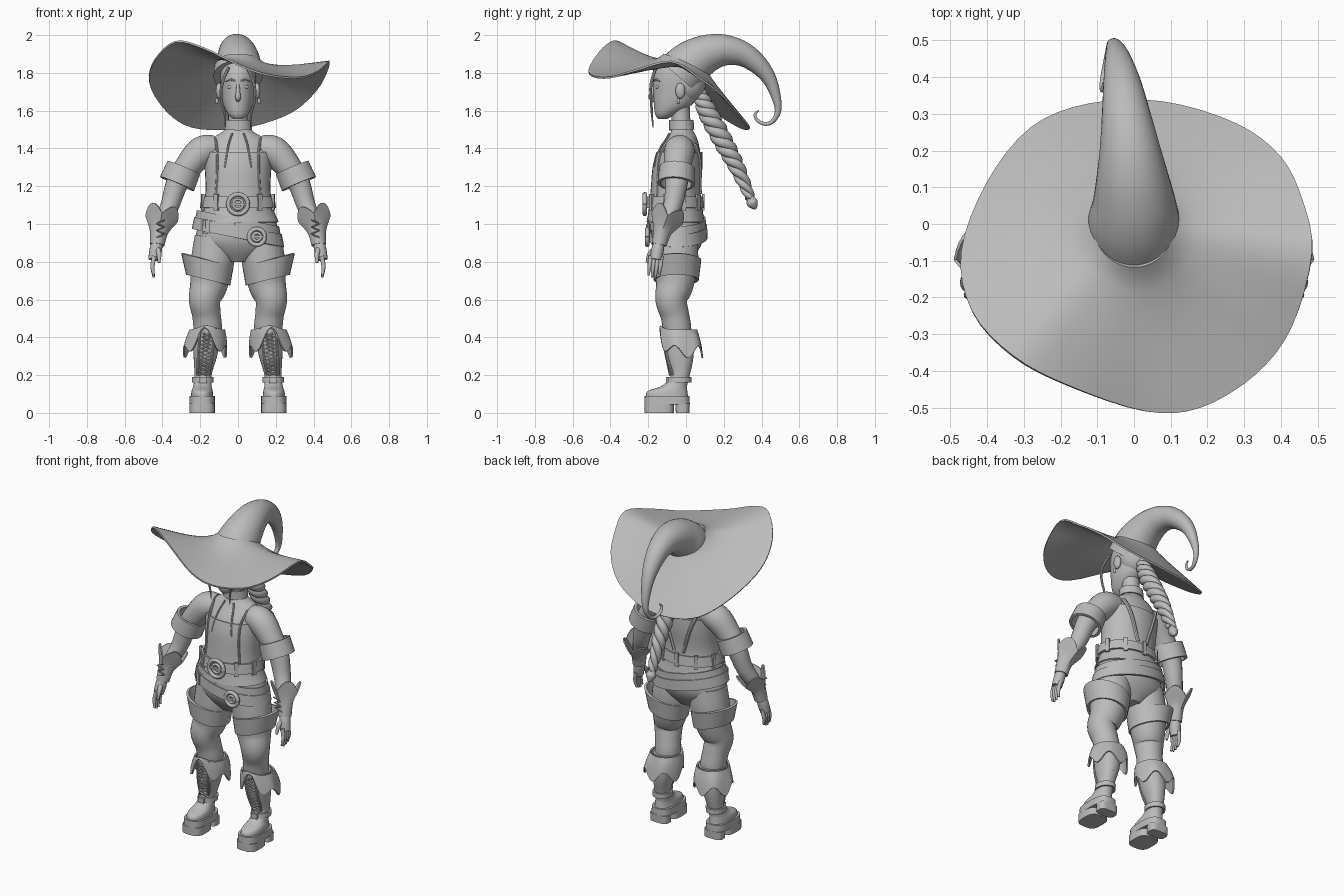
import bpy, bmesh, math
from mathutils import Vector, Matrix

cube = bpy.data.objects.get("Cube")
if cube:
    bpy.data.objects.remove(cube, do_unlink=True)

grey = bpy.data.materials.new("plain grey")
grey.use_nodes = True
grey.diffuse_color = (0.5, 0.5, 0.5, 1)
grey.node_tree.nodes["Principled BSDF"].inputs["Base Color"].default_value = (0.5, 0.5, 0.5, 1)
parts = []


def finish(name, bm, mirror=False, thick=0):
    bmesh.ops.recalc_face_normals(bm, faces=bm.faces)
    mesh = bpy.data.meshes.new(name)
    bm.to_mesh(mesh)
    bm.free()
    mesh.materials.append(grey)
    ob = bpy.data.objects.new(name, mesh)
    bpy.context.collection.objects.link(ob)
    if thick:
        mod = ob.modifiers.new("thickness", "SOLIDIFY")
        mod.thickness, mod.offset = thick, 0
    if mirror:
        ob.modifiers.new("mirror", "MIRROR")
    parts.append(ob)
    return ob


def spline(pts, steps, closed=False):
    """Smooth curve through points of any dimension."""
    n, out = len(pts), []
    get = lambda i: pts[i % n] if closed else pts[max(0, min(n - 1, i))]
    for i in range(n if closed else n - 1):
        for s in range(steps):
            t = s / steps
            out.append([b + 0.5 * t * (c - a + t * (2 * a - 5 * b + 4 * c - d + t * (3 * (b - c) + d - a)))
                        for a, b, c, d in zip(get(i - 1), get(i), get(i + 1), get(i + 2))])
    return out if closed else out + [list(pts[-1])]


def skin(name, rings, cap=True, **kw):
    """Bridge a list of closed rings."""
    bm = bmesh.new()
    rows = [[bm.verts.new(p) for p in ring] for ring in rings]
    for r, q in zip(rows, rows[1:]):
        for i in range(len(r)):
            j = (i + 1) % len(r)
            bm.faces.new((r[i], r[j], q[j], q[i]))
    if cap:
        bm.faces.new(rows[0])
        bm.faces.new(rows[-1])
    return finish(name, bm, **kw)


def tower(name, secs, steps=4, sides=32, power=1, warp=None, **kw):
    """Stack of level ovals: z, centre x, centre y, half width, half depth."""
    rings = []
    for z, cx, cy, rx, ry in spline(secs, steps):
        ring = []
        for k in range(sides):
            a = math.tau * k / sides
            c, s = math.cos(a), math.sin(a)
            p = Vector((cx + rx * math.copysign(abs(c) ** power, c),
                        cy + ry * math.copysign(abs(s) ** power, s), z))
            ring.append(warp(p, a) if warp else p)
        rings.append(ring)
    return skin(name, rings, **kw)


def tube(name, pts, steps=5, sides=16, jag=0, **kw):
    """Round tube through x, y, z, radius points."""
    path = spline(pts, steps)
    pos = [Vector(p[:3]) for p in path]
    u, rings = None, []
    for i, p in enumerate(path):
        d = (pos[min(i + 1, len(pos) - 1)] - pos[max(i - 1, 0)]).normalized()
        if u is None:
            u = d.orthogonal()
        u = (u - d * u.dot(d)).normalized()
        v = d.cross(u)
        end = jag * i / (len(path) - 1)
        rings.append([pos[i] + p[3] * (u * math.cos(a) + v * math.sin(a)) + d * end * abs(math.cos(2 * a))
                      for a in (math.tau * k / sides for k in range(sides))])
    return skin(name, rings, **kw)


def ball(name, loc, size, **kw):
    bm = bmesh.new()
    bmesh.ops.create_uvsphere(bm, u_segments=20, v_segments=12, radius=1,
                              matrix=Matrix.Translation(loc) @ Matrix.Diagonal((*size, 1)))
    return finish(name, bm, **kw)


def box(name, loc, size, turn=0, **kw):
    bm = bmesh.new()
    bmesh.ops.create_cube(bm, size=1, matrix=Matrix.Translation(loc) @ Matrix.Rotation(turn, 4, "Z")
                          @ Matrix.Diagonal((*size, 1)))
    return finish(name, bm, **kw)


def hoop(name, loc, radius, wire):
    pts = [(loc[0] + radius * math.cos(a), loc[1], loc[2] + radius * math.sin(a), wire)
           for a in (math.tau * k / 24 for k in range(25))]
    return tube(name, pts, 1, 10)


# Torso and neck
torso = [(.80, 0, -.05, .07, .07), (.86, 0, -.05, .18, .115), (.92, 0, -.05, .225, .14), (1.0, 0, -.05, .205, .142),
         (1.08, 0, -.055, .175, .13), (1.18, 0, -.055, .16, .12), (1.3, 0, -.045, .165, .12),
         (1.38, 0, -.035, .17, .11), (1.45, 0, -.02, .14, .08), (1.49, 0, -.02, .08, .06),
         (1.53, 0, -.025, .053, .05), (1.62, 0, -.03, .05, .05)]
tower("torso", torso)
skin_rows = spline(torso, 12)


def surface(x, z, side):
    _, cx, cy, rx, ry = min(skin_rows, key=lambda r: abs(r[0] - z))
    return cy + side * (ry + .009) * math.sqrt(max(0, 1 - (x / (rx + .009)) ** 2))


def seam(name, line, side, r=.007, **kw):
    tube(name, [(x, surface(x, z, side), z, r) for x, z in spline(line, 4)], 1, 8, **kw)


# Bodice, seams, strings and collar
tower("bodice", [(1.01, 0, -.055, .212, .15)] + [(z, x, y, a + .008, b + .008) for z, x, y, a, b in torso[4:8]],
      cap=False, thick=.008)
seam("front_seam", [(.12, 1.45), (.11, 1.38), (.11, 1.25), (.12, 1.12)], -1, mirror=True)
seam("bodice_string", [(.03, 1.48), (.05, 1.42), (.07, 1.3)], -1, .005, mirror=True)
seam("back_strap", [(.12, 1.42), (.08, 1.32), (.03, 1.16)], 1, .012, mirror=True)
seam("bodice_lace", [(-.03, 1.05), (.03, 1.02), (-.02, 1.0), (.02, .98)], -1, .005)
tower("collar", [(1.5, 0, -.023, .07, .062), (1.55, 0, -.025, .066, .06)], 2, cap=False, thick=.01)
box("collar_clasp", (0, -.085, 1.52), (.035, .012, .05))

# Belts with loops and round buckles
tower("waist_belt", [(1.085, 0, -.06, .195, .15), (1.145, 0, -.06, .185, .142)], 1, cap=False, thick=.014)
for k in range(10):
    a = math.tau * (k + .5) / 10
    if abs(math.sin(a) + 1) > .1:
        box("belt_loop", (.196 * math.cos(a), -.06 + .152 * math.sin(a), 1.115), (.014, .024, .085), a)
lean = lambda p, a: p + Vector((0, 0, -.2 * p.x))
tower("hip_belt", [(.925, 0, -.05, .238, .157), (.99, 0, -.05, .225, .155)], 1, warp=lean, cap=False, thick=.014)
tower("upper_hip_band", [(.985, 0, -.05, .222, .152), (1.03, 0, -.05, .214, .15)], 1, warp=lean, cap=False, thick=.008)
for loc, r in (((0, -.218, 1.105), .052), ((.1, -.205, .932), .042)):
    hoop("buckle_ring", loc, r, .012)
    hoop("buckle_inner_ring", loc, r * .5, .008)
    box("buckle_pin", loc, (r * 2, .012, .014))
for k in range(3):
    box("belt_stud", (-.185 + .02 * k, -.145 - .018 * k, .985), (.012, .014, .07))

# Head
tower("head", [(1.555, 0, -.125, .022, .022), (1.58, 0, -.108, .052, .055), (1.63, 0, -.07, .076, .1),
               (1.7, 0, -.048, .088, .124), (1.78, 0, -.04, .094, .13), (1.84, 0, -.03, .085, .11),
               (1.89, 0, -.02, .05, .06)])
tube("nose", [(0, -.165, 1.745, .008), (0, -.178, 1.7, .011), (0, -.184, 1.67, .015), (0, -.168, 1.655, .01)], 3)
ball("lips", (0, -.157, 1.618), (.024, .012, .01))
ball("eye", (.037, -.147, 1.725), (.02, .014, .011), mirror=True)
tube("eyebrow", [(.012, -.17, 1.755, .005), (.04, -.16, 1.765, .006), (.065, -.138, 1.755, .003)], 3, 8, mirror=True)
ball("ear", (.1, -.03, 1.705), (.018, .026, .042), mirror=True)
ball("earring", (.112, -.04, 1.65), (.009, .009, .016), mirror=True)
ball("hair_cap", (0, .005, 1.745), (.097, .1, .105))
tube("hair_lock", [(.05, -.16, 1.83, .008), (.085, -.185, 1.74, .008), (.088, -.185, 1.66, .007),
                   (.07, -.18, 1.58, .006), (.065, -.175, 1.51, .002)], 5, 8, mirror=True)

# Twisted braid of three strands
braid = spline([(.07, 1.7, .03), (.11, 1.6, .045), (.19, 1.45, .046), (.27, 1.3, .038), (.34, 1.14, .024)], 14)
for s in range(3):
    strand = []
    for i, (y, z, r) in enumerate(braid):
        a = math.tau * (s / 3 + i / 15)
        strand.append((.55 * r * math.cos(a), y + .5 * r * math.sin(a), z + .27 * r * math.sin(a), .62 * r))
    tube("braid_strand", strand, 1, 12)
tube("braid_tuft", [(0, .325, 1.17, .02), (0, .34, 1.14, .02), (0, .352, 1.11, .03), (0, .37, 1.08, .008)], 4)

# Hat: wavy brim and curled cone
rim = spline([(.485, -.08, 1.86), (.46, .06, 1.78), (.4, .18, 1.69), (.28, .27, 1.59), (.08, .33, 1.52),
              (-.12, .325, 1.5), (-.28, .26, 1.525), (-.4, .11, 1.62), (-.47, -.08, 1.75), (-.44, -.24, 1.87),
              (-.33, -.36, 1.965), (-.18, -.44, 1.93), (.03, -.51, 1.83), (.18, -.5, 1.785), (.33, -.41, 1.775),
              (.43, -.28, 1.81)], 4, closed=True)
rings = []
for k in range(13):
    t = k / 12
    ring = []
    for x, y, z in rim:
        d = Vector((x, y + .03, 0)).normalized() * .105
        base = Vector((d.x, d.y - .01, 1.835 - .3 * d.y + .03))
        p = base.lerp(Vector((x, y, z)), t)
        p.z = base.z + (z - base.z) * t ** 1.15 - .03 * math.sin(math.pi * t ** .6)
        ring.append(p)
    rings.append(ring)
skin("hat_brim", rings, cap=False, thick=.01)
tube("hat_cone", [(0, -.04, 1.78, .13), (0, .01, 1.835, .125), (0, .06, 1.875, .113), (-.005, .13, 1.908, .098),
                  (-.012, .21, 1.92, .082), (-.022, .3, 1.9, .066), (-.032, .38, 1.845, .052),
                  (-.042, .44, 1.77, .038), (-.05, .475, 1.68, .026), (-.058, .487, 1.6, .017),
                  (-.068, .46, 1.545, .012), (-.078, .42, 1.53, .01), (-.085, .38, 1.547, .009),
                  (-.085, .365, 1.58, .007), (-.082, .385, 1.6, .004)], 6, 32)

# Arms, rolled sleeves and gauntlets
tube("arm", [(.12, -.03, 1.4, .07), (.19, -.035, 1.385, .081), (.26, -.045, 1.31, .072), (.32, -.05, 1.22, .06),
             (.36, -.07, 1.1, .05), (.4, -.11, 1.0, .042), (.425, -.14, .9, .028)], 5, 20, mirror=True)
tube("rolled_sleeve", [(.287, -.047, 1.298, .086), (.323, -.053, 1.212, .09)], 3, 28,
     cap=False, thick=.016, mirror=True)
tube("gauntlet", [(.428, -.142, .89, .035), (.418, -.125, .96, .046), (.404, -.1, 1.03, .085)], 5, 32,
     jag=.055, cap=False, thick=.008, mirror=True)
tube("gauntlet_lace", [(.41 + .022 * (-1) ** k, -.178 - .004 * k, .93 + .018 * k, .004) for k in range(6)], 2, 8,
     mirror=True)

# Hands
tube("palm", [(.425, -.138, .92, .026), (.435, -.15, .865, .033), (.445, -.16, .81, .03)], 4, mirror=True)
for k in range(4):
    y, drop = -.187 + .019 * k, .01 * abs(k - 1.3)
    tube("finger", [(.443, y, .83, .012), (.453, y - .006, .775, .011), (.446, y - .012, .715 + drop, .006)], 4, 10,
         mirror=True)
tube("thumb", [(.428, -.16, .875, .014), (.418, -.192, .84, .013), (.418, -.207, .795, .007)], 4, 10, mirror=True)

# Legs and thigh cuffs
tube("leg", [(.12, -.05, .93, .11), (.135, -.05, .8, .115), (.155, -.06, .68, .1), (.176, -.078, .6, .085),
             (.167, -.06, .52, .076), (.16, -.045, .43, .074), (.17, -.035, .3, .05)], 6, 28, mirror=True)
slope = lambda p, a: p + Vector((0, 0, .26 * (p.x - .16)))
tower("thigh_cuff", [(.705, .158, -.052, .11, .113), (.81, .162, -.05, .132, .124)], 3, warp=slope,
      cap=False, thick=.014, mirror=True)

# Boots
tower("boot", [(.08, .19, -.1, .06, .112), (.115, .19, -.098, .056, .105), (.145, .188, -.06, .048, .066),
               (.2, .185, -.03, .045, .05), (.3, .173, -.035, .062, .075), (.44, .16, -.043, .08, .085)],
      6, power=.9, mirror=True)
tower("sole", [(.045, .19, -.1, .068, .12), (.09, .19, -.1, .067, .119)], 1, power=.65, mirror=True)
tower("front_tread", [(0, .19, -.142, .067, .078), (.05, .19, -.142, .067, .078)], 1, power=.6, mirror=True)
tower("heel", [(0, .19, -.018, .06, .036), (.05, .19, -.018, .062, .038)], 1, power=.6, mirror=True)
tower("ankle_strap", [(.16, .187, -.036, .052, .06), (.19, .186, -.034, .052, .058)], 1, cap=False, thick=.01, mirror=True)
box("ankle_buckle", (.187, -.1, .172), (.04, .012, .035), mirror=True)


def tatter(p, a):
    low = max(0, (.44 - p.z) / .1)
    front = max(0, -math.sin(a)) ** 4
    return p + Vector((0, 0, (.09 * front - .075 * abs(math.cos(2.5 * (a - math.pi / 2))) ** 2) * low + .02 * front))


tower("boot_cuff", [(.44, .163, -.038, .09, .093), (.4, .168, -.03, .104, .105), (.355, .175, -.025, .112, .112)],
      3, 48, warp=tatter, cap=False, thick=.009, mirror=True)
for s in (-1, 1):
    tube("boot_lace", [(.187 - .11 * .02 * k + .024 * s * (-1) ** k, -.085 - .0042 * k, .2 + .02 * k, .0055)
                       for k in range(12)], 2, 8, mirror=True)
    tube("lace_edge", [(.185 + .03 * s, -.07, .2, .007), (.174 + .036 * s, -.1, .3, .008),
                       (.16 + .04 * s, -.122, .45, .006)], 4, 8, mirror=True)

# Bake modifiers, then smooth with sharp edges kept
bpy.ops.object.select_all(action="DESELECT")
for ob in parts:
    ob.select_set(True)
bpy.context.view_layer.objects.active = parts[0]
bpy.ops.object.convert(target="MESH")
bpy.ops.object.shade_smooth_by_angle(angle=math.radians(40))
